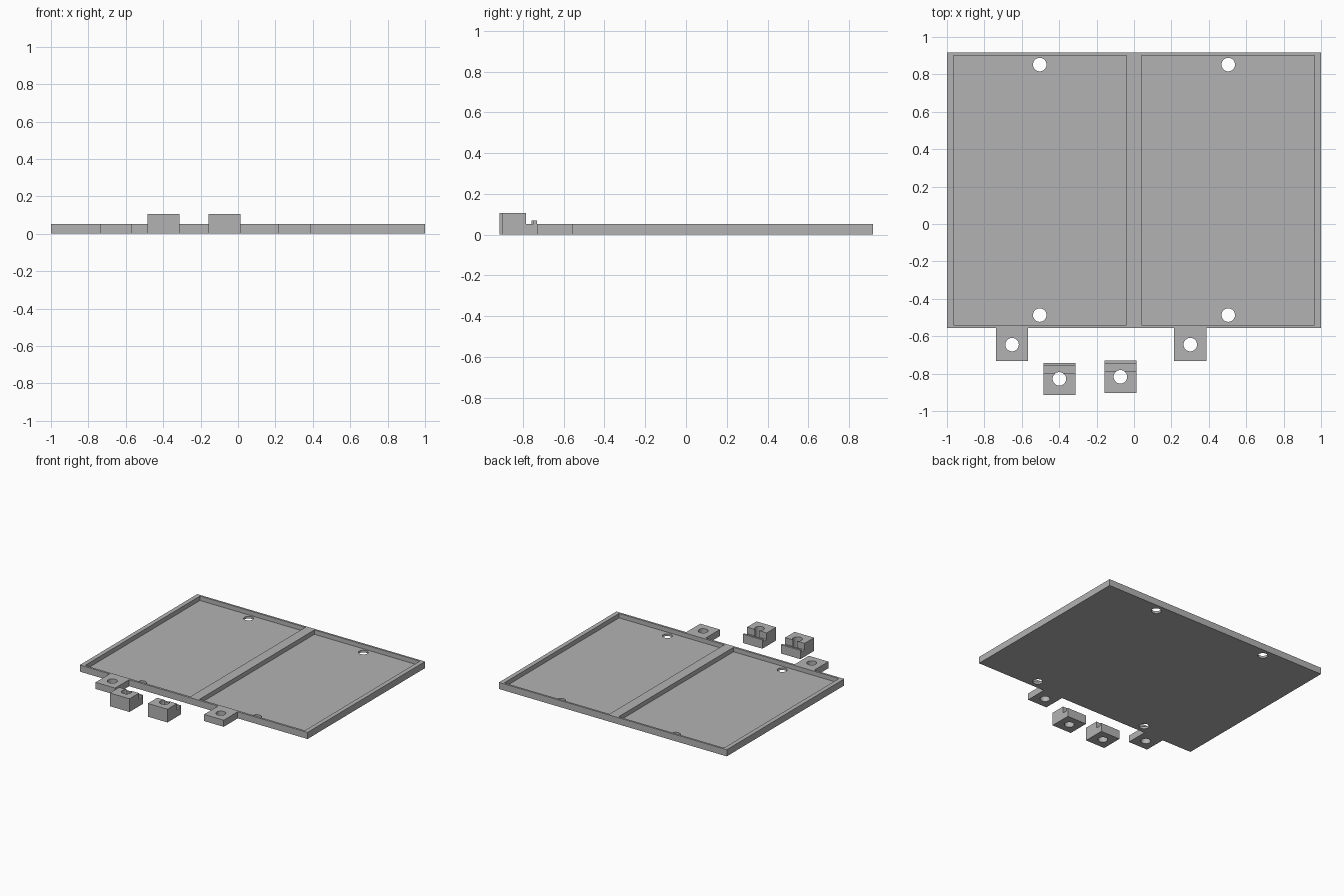
import bpy, bmesh

if "Cube" in bpy.data.objects:
    bpy.data.objects.remove(bpy.data.objects["Cube"])

grey = bpy.data.materials.new("light_grey")
grey.diffuse_color = (0.45, 0.45, 0.45, 1)
grey.use_nodes = True
grey.node_tree.nodes["Principled BSDF"].inputs["Base Color"].default_value = grey.diffuse_color

T = 0.0525      # tray and tab thickness
FLOOR = 0.0175  # pocket floor height
R = 0.036       # screw hole radius


def prism(name, profile, axis, lo, hi):
    """Extrude a closed 2D profile: axis 'z' takes (x, y), axis 'x' takes (y, z)."""
    bm = bmesh.new()
    pts = [(a, b, lo) if axis == 'z' else (lo, a, b) for a, b in profile]
    face = bm.faces.new([bm.verts.new(p) for p in pts])
    new = bmesh.ops.extrude_face_region(bm, geom=[face])["geom"]
    d = (0, 0, hi - lo) if axis == 'z' else (hi - lo, 0, 0)
    bmesh.ops.translate(bm, vec=d, verts=[v for v in new if isinstance(v, bmesh.types.BMVert)])
    bmesh.ops.recalc_face_normals(bm, faces=bm.faces)
    mesh = bpy.data.meshes.new(name)
    bm.to_mesh(mesh)
    bm.free()
    mesh.materials.append(grey)
    obj = bpy.data.objects.new(name, mesh)
    bpy.context.collection.objects.link(obj)
    return obj


def rect(x0, x1, y0, y1):
    return [(x0, y0), (x1, y0), (x1, y1), (x0, y1)]


def cut(obj, cutter):
    """Subtract a cutter, then remove it."""
    mod = obj.modifiers.new("cut", 'BOOLEAN')
    mod.operation, mod.solver, mod.object = 'DIFFERENCE', 'EXACT', cutter
    bpy.ops.object.select_all(action='DESELECT')
    bpy.context.view_layer.objects.active = obj
    obj.select_set(True)
    bpy.ops.object.modifier_apply(modifier=mod.name)
    bpy.data.objects.remove(cutter)


def drill(obj, x, y):
    bpy.ops.mesh.primitive_cylinder_add(vertices=40, radius=R, depth=1, location=(x, y, 0))
    cutter = bpy.context.object
    cutter.data.materials.append(grey)
    cut(obj, cutter)


def finish(obj):
    bpy.ops.object.select_all(action='DESELECT')
    bpy.context.view_layer.objects.active = obj
    obj.select_set(True)
    bpy.ops.object.shade_smooth_by_angle(angle=0.5)


# Tray outline with two mounting tabs along the front edge
Y0, Y1, TAB = -0.556, 0.917, -0.732
tabs = [(-0.738, -0.566), (0.215, 0.387)]
outline = [(-1, Y0)]
for a, b in tabs:
    outline += [(a, Y0), (a, TAB), (b, TAB), (b, Y0)]
outline += [(1, Y0), (1, Y1), (-1, Y1)]
tray = prism("tray", outline, 'z', 0, T)

# Two shallow pockets, each with a pair of screw holes
for s in (-1, 1):
    x0, x1 = sorted((s * 0.04, s * 0.965))
    cut(tray, prism("pocket_cutter", rect(x0, x1, Y0 + 0.017, Y1 - 0.016), 'z', FLOOR, 0.2))
    for y in (-0.487, 0.852):
        drill(tray, s * 0.504, y)
# Tab holes
for a, b in tabs:
    drill(tray, (a + b) / 2, -0.645)
finish(tray)

# Loose clamps: tall block, groove and small rear lip
for name, x, back in (("left_clamp", -0.399, -0.742), ("right_clamp", -0.073, -0.731)):
    front, block, lip = back - 0.172, back - 0.054, back - 0.016
    side = [(front, 0), (back, 0), (back, 0.07), (lip, 0.07),
            (lip, T), (block, T), (block, 0.105), (front, 0.105)]
    clamp = prism(name, side, 'x', x - 0.086, x + 0.086)
    drill(clamp, x, front + 0.086)
    finish(clamp)
